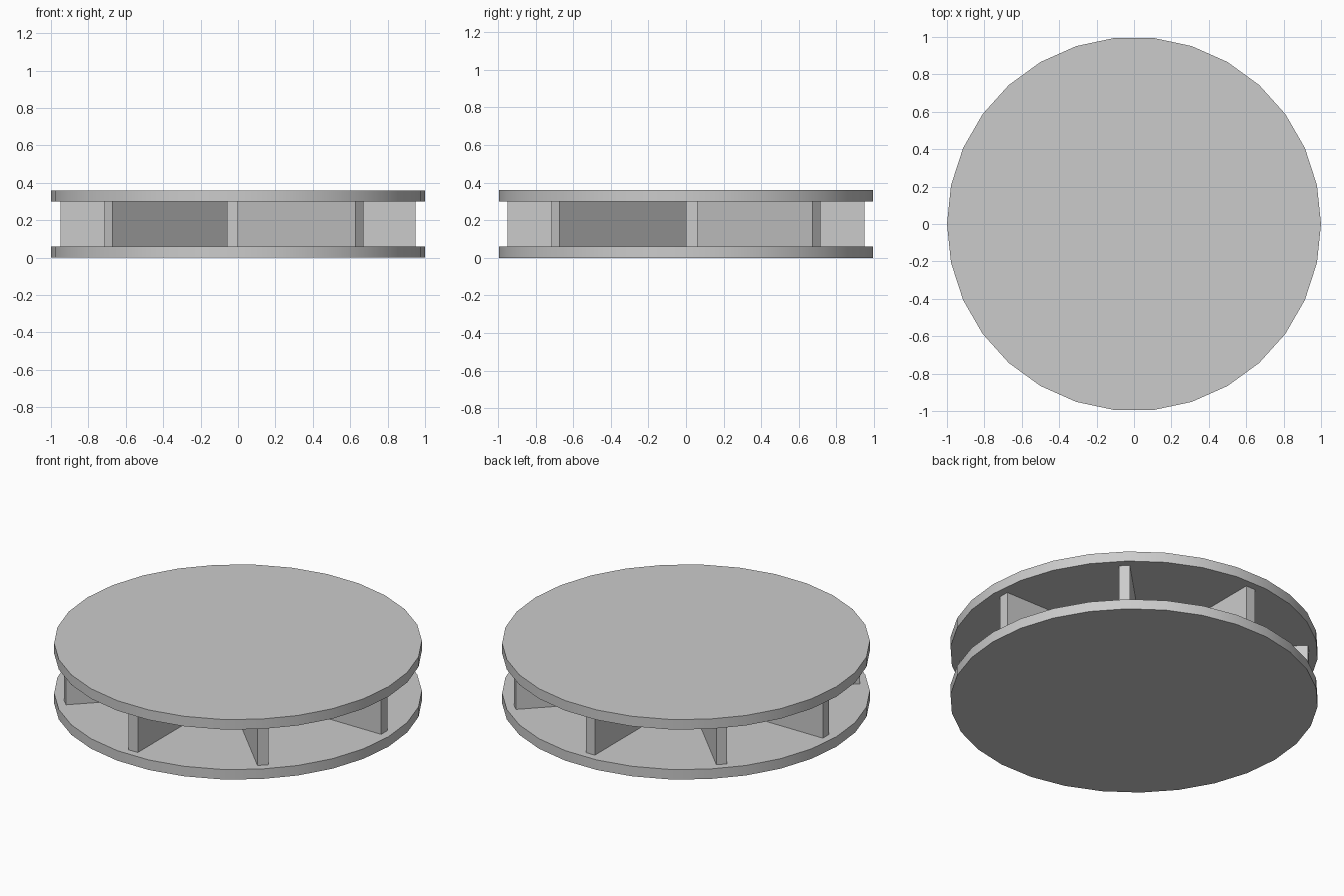
import bpy
import math

if "Cube" in bpy.data.objects:
    bpy.data.objects.remove(bpy.data.objects["Cube"], do_unlink=True)

# Single plain grey
GREY = (0.6, 0.6, 0.6, 1.0)
grey = bpy.data.materials.new("light_grey")
grey.use_nodes = True
grey.diffuse_color = GREY
grey.node_tree.nodes["Principled BSDF"].inputs["Base Color"].default_value = GREY

SIDES = 30
PLATE = 0.06       # plate thickness
HEIGHT = 0.36      # total height
BAR_HALF = 0.95    # half length of each bar
BAR_WIDTH = 0.06


def mesh_object(name, verts, faces):
    mesh = bpy.data.meshes.new(name)
    mesh.from_pydata(verts, [], faces)
    mesh.materials.append(grey)
    obj = bpy.data.objects.new(name, mesh)
    bpy.context.collection.objects.link(obj)
    return obj


def prism(name, outline, z0, z1):
    """Extrude a counter-clockwise outline from z0 to z1."""
    n = len(outline)
    verts = [(x, y, z) for z in (z0, z1) for x, y in outline]
    faces = [tuple(reversed(range(n))), tuple(range(n, 2 * n))]
    faces += [(i, (i + 1) % n, (i + 1) % n + n, i + n) for i in range(n)]
    return mesh_object(name, verts, faces)


# Bottom and top round plates
circle = [(math.cos(math.tau * i / SIDES), math.sin(math.tau * i / SIDES))
          for i in range(SIDES)]
for name, z in (("bottom_plate", 0), ("top_plate", HEIGHT - PLATE)):
    plate = prism(name, circle, z, z + PLATE)
    bpy.ops.object.select_all(action='DESELECT')
    plate.select_set(True)
    bpy.context.view_layer.objects.active = plate
    bpy.ops.object.shade_smooth_by_angle(angle=math.radians(30))

# Four upright bars crossing at the middle, each set to one side of its axis
bar = [(-BAR_HALF, 0), (BAR_HALF, 0), (BAR_HALF, BAR_WIDTH), (-BAR_HALF, BAR_WIDTH)]
for i in range(4):
    divider = prism(f"divider_bar_{i + 1}", bar, PLATE, HEIGHT - PLATE)
    divider.rotation_euler.z = i * math.pi / 4
